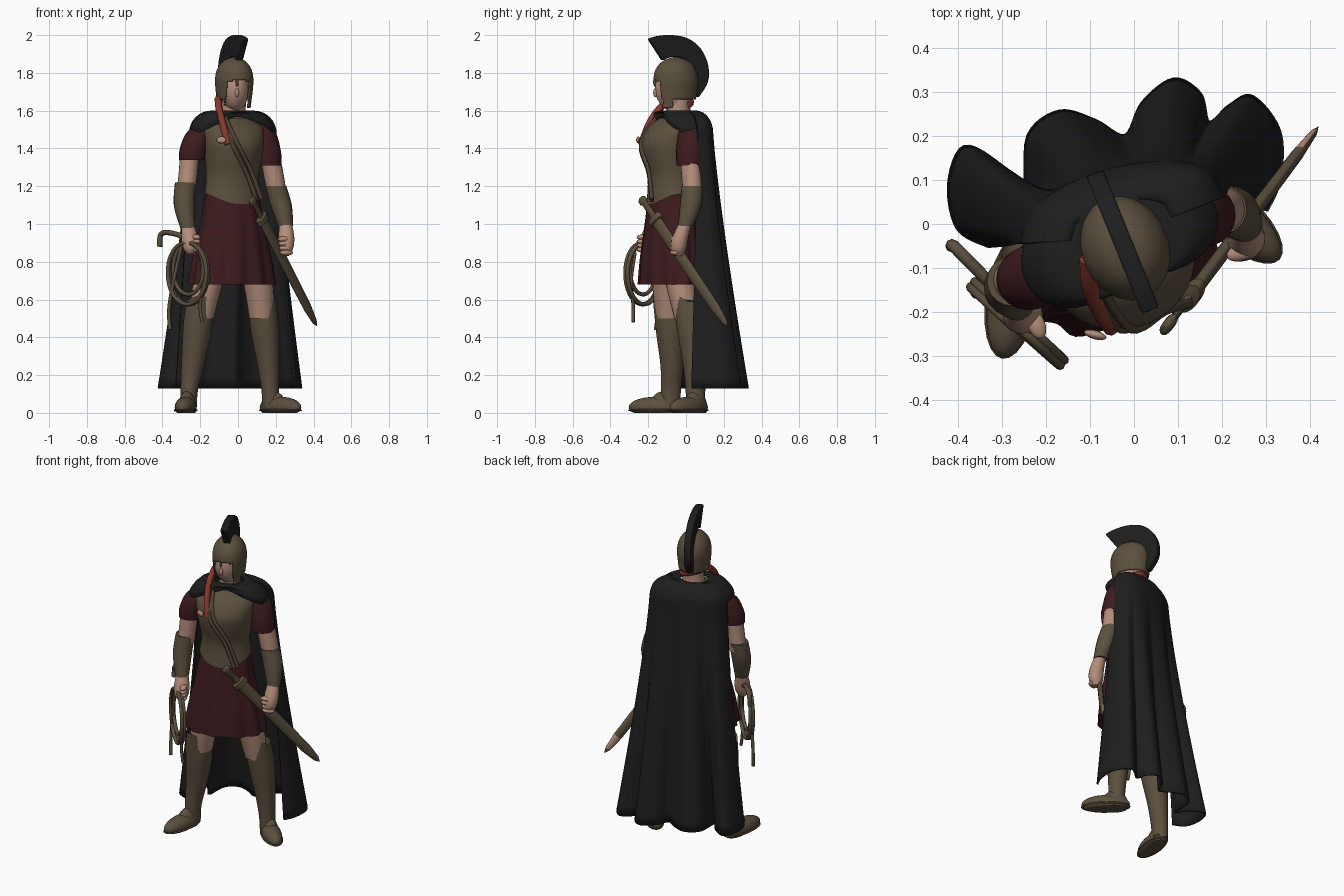
import bpy, bmesh
from math import sin, cos, pi, radians
from mathutils import Matrix, Vector

cube = bpy.data.objects.get("Cube")
if cube:
    bpy.data.objects.remove(cube, do_unlink=True)
made = []


def material(name, *rgb):
    mat = bpy.data.materials.new(name)
    mat.use_nodes = True
    mat.diffuse_color = (*rgb, 1)
    mat.node_tree.nodes["Principled BSDF"].inputs["Base Color"].default_value = (*rgb, 1)
    return mat


bronze = material("dull bronze", .105, .08, .048)
leather = material("dark leather", .08, .058, .036)
skin = material("skin", .46, .27, .2)
maroon = material("maroon cloth", .048, .011, .013)
black = material("black cloth", .013, .013, .014)
red = material("red scarf cloth", .23, .04, .025)


def frame(x, y, z=0, turn=22):
    return Matrix.Translation((x, y, z)) @ Matrix.Rotation(radians(turn), 4, "Z")


WORLD = Matrix.Identity(4)
TORSO = frame(-.03, -.08)
HEAD = frame(-.02, -.055)
FACE = frame(-.02, -.055, turn=8)


def smooth(points, steps):
    """Catmull-Rom samples through points of any dimension."""
    last = len(points) - 1
    result = []
    for i in range(last):
        quad = [points[max(i - 1, 0)], points[i], points[i + 1], points[min(i + 2, last)]]
        for s in range(steps):
            t = s / steps
            result.append(tuple(b + .5 * t * (c - a + t * (2 * a - 5 * b + 4 * c - d + t * (3 * (b - c) + d - a)))
                                for a, b, c, d in zip(*quad)))
    return result + [tuple(points[-1])]


def finish(name, bm, mat, place):
    bmesh.ops.recalc_face_normals(bm, faces=bm.faces[:])
    mesh = bpy.data.meshes.new(name)
    bm.to_mesh(mesh)
    bm.free()
    mesh.materials.append(mat)
    obj = bpy.data.objects.new(name, mesh)
    bpy.context.collection.objects.link(obj)
    obj.matrix_world = place
    made.append(obj)
    return obj


def loft(name, rows, mat, place=WORLD, closed=True, caps=True, cut=None):
    bm = bmesh.new()
    grid = [[bm.verts.new(p) for p in row] for row in rows]
    count = len(grid[0])
    for low, high in zip(grid, grid[1:]):
        for i in range(count if closed else count - 1):
            j = (i + 1) % count
            bm.faces.new((low[i], low[j], high[j], high[i]))
    if caps:
        bm.faces.new(grid[0])
        bm.faces.new(grid[-1])
    if cut:
        doomed = [f for f in bm.faces if cut(f.calc_center_median())]
        bmesh.ops.delete(bm, geom=doomed, context="FACES")
    return finish(name, bm, mat, place)


def rings(name, specs, mat, place=WORLD, wave=None, steps=4, sides=32, **options):
    """Stack of ellipses given as height, half width, half depth, centre x, centre y."""
    rows = []
    for z, rx, ry, cx, cy in smooth([(*s, 0, 0)[:5] for s in specs], steps):
        row = []
        for i in range(sides):
            a = 2 * pi * i / sides
            scale, lift = wave(a, z) if wave else (1, 0)
            row.append((cx + rx * scale * cos(a), cy + ry * scale * sin(a), z + lift))
        rows.append(row)
    return loft(name, rows, mat, place, **options)


def limb(name, specs, mat):
    """Round tapering part given as height, radius, centre x, centre y."""
    return rings(name, [(z, r, r, x, y) for z, r, x, y in specs], mat, sides=20)


def blob(name, size, mat, place, floor=None):
    bm = bmesh.new()
    bmesh.ops.create_uvsphere(bm, u_segments=24, v_segments=14, radius=1)
    for v in bm.verts:
        v.co = Vector(a * b for a, b in zip(v.co, size))
        if floor is not None:
            v.co.z = max(v.co.z, floor)
    return finish(name, bm, mat, place)


def rope(name, points, depth, mat):
    curve = bpy.data.curves.new(name, "CURVE")
    curve.dimensions = "3D"
    curve.bevel_depth = depth
    curve.bevel_resolution = 2
    curve.use_fill_caps = True
    path = smooth(points, 6)
    spline = curve.splines.new("POLY")
    spline.points.add(len(path) - 1)
    for point, co in zip(spline.points, path):
        point.co = (*co, 1)
    curve.materials.append(mat)
    bpy.context.collection.objects.link(bpy.data.objects.new(name, curve))


def front(a):
    return max(0, -sin(a))


# Torso armour with a dipped lower edge
rings("cuirass", [(1.16, .152, .125), (1.25, .142, .12), (1.35, .155, .136, 0, -.012),
                  (1.43, .165, .14, 0, -.018), (1.51, .165, .11, 0, -.005), (1.56, .1, .075, 0, .02)],
      bronze, TORSO, lambda a, z: (1, -.055 * front(a) ** 2 * max(0, 1 - (z - 1.16) * 10)))

# Pleated skirt
rings("skirt", [(.68, .236, .154, 0, -.003), (.82, .213, .148, 0, -.003), (1, .172, .133), (1.2, .14, .113)],
      maroon, TORSO, lambda a, z: (1 + .09 * (1.2 - z) * cos(11 * a), 0), sides=88)

# Arms
limb("left_sleeve", [(1.535, .045, .11, .03), (1.48, .067, .135, .027), (1.38, .073, .155, .02), (1.31, .07, .161, .02)], maroon)
limb("left_upper_arm", [(1.36, .052, .17, .02), (1.25, .054, .19, .03), (1.15, .05, .208, .035)], skin)
limb("left_bracer", [(1.2, .056, .2, .033), (1.1, .057, .228, .025), (.99, .04, .252, -.002)], bronze)
limb("left_hand", [(1, .034, .252, -.005), (.93, .042, .256, -.03), (.87, .04, .252, -.04), (.83, .02, .25, -.04)], skin)
limb("right_sleeve", [(1.54, .045, -.165, -.07), (1.48, .07, -.205, -.105), (1.4, .073, -.235, -.122), (1.34, .068, -.245, -.125)], maroon)
limb("right_upper_arm", [(1.38, .05, -.256, -.12), (1.27, .05, -.264, -.125), (1.17, .05, -.275, -.13)], skin)
limb("right_bracer", [(1.22, .056, -.278, -.13), (1.1, .055, -.285, -.15), (.98, .04, -.266, -.18)], bronze)
limb("right_hand", [(.99, .034, -.264, -.18), (.92, .045, -.255, -.2), (.87, .04, -.25, -.21), (.84, .02, -.25, -.21)], skin)
for i in range(4):
    blob("left_finger", (.036, .02, .015), skin, frame(.245 + .004 * i, -.062, .92 - .024 * i))
    blob("right_finger", (.02, .035, .015), skin, frame(-.222, -.228, .93 - .022 * i))

# Legs with greaves and boots
limb("left_thigh", [(.8, .085, .08, -.05), (.66, .077, .11, -.025), (.5, .067, .126, .005)], skin)
limb("right_thigh", [(.8, .085, -.13, -.1), (.66, .077, -.165, -.1), (.5, .067, -.195, -.09)], skin)
knee = lambda a, z: (1, .05 * front(a) * max(0, (z - .4) * 5))
rings("left_greave", [(.03, .045, .05, .175, .05), (.12, .046, .052, .17, .05), (.25, .057, .06, .16, .045),
                      (.42, .074, .08, .143, .035), (.52, .075, .085, .134, .022), (.59, .073, .082, .127, .012)], bronze, wave=knee)
rings("right_greave", [(.03, .045, .05, -.262, -.08), (.12, .046, .053, -.258, -.08), (.25, .06, .06, -.24, -.075),
                       (.42, .075, .078, -.218, -.08), (.5, .077, .078, -.21, -.09), (.575, .077, .077, -.197, -.1)], bronze, wave=knee)
for word, x, y, turn in (("left", .225, .015, 48), ("right", -.277, -.165, -9)):
    place = frame(x, y, .03, turn)
    blob(word + "_boot", (.055, .14, .055), bronze, place, floor=-.03)
    blob(word + "_boot_instep", (.047, .08, .085), bronze, place @ Matrix.Translation((0, .05, 0)), floor=-.03)
    blob(word + "_boot_sole", (.06, .143, .014), leather, place @ Matrix.Translation((0, 0, -.016)), floor=-.014)

# Head and open-faced helmet
limb("neck", [(1.5, .075, -.03, -.045), (1.58, .064, -.025, -.04), (1.68, .066, -.02, -.04)], skin)
blob("head", (.078, .104, .125), skin, FACE @ Matrix.Translation((0, -.006, 1.72)))
blob("nose", (.011, .014, .024), skin, FACE @ Matrix.Translation((0, -.106, 1.695)))
helmet = rings("helmet", [(1.615, .076, .094, 0, -.01), (1.65, .084, .104), (1.72, .092, .114), (1.77, .094, .116), (1.82, .083, .103),
                          (1.86, .053, .066), (1.88, .008, .01)], bronze, HEAD, steps=6, sides=80,
               cut=lambda c: (c.z < 1.765 - 5 * (c.x + .015) ** 2 and c.y < 0 and abs(c.x + .015) < .057)
               or (c.z < 1.66 and c.y > -.045))
blob("nose_guard", (.008, .008, .024), bronze, FACE @ Matrix.Translation((0, -.112, 1.752)))

# Crest: outer edge and inner edge along the head's midline
crest_edges = [(-.155, 1.98, -.075, 1.865), (-.1, 1.995, -.045, 1.88), (-.02, 2, 0, 1.885), (.07, 1.98, .045, 1.87),
               (.14, 1.925, .085, 1.84), (.18, 1.84, .108, 1.79), (.178, 1.75, .11, 1.73), (.125, 1.67, .1, 1.68)]
crest = loft("crest", [((.021, a, b), (-.021, a, b), (-.021, c, d), (.021, c, d))
                       for a, b, c, d in smooth(crest_edges, 4)], black, HEAD)
bevel = crest.modifiers.new("rounding", "BEVEL")
bevel.width = .01
bevel.segments = 2

# Mantle over the shoulders
rings("mantle", [(1.595, .082, .075), (1.6, .11, .1), (1.578, .18, .137), (1.515, .23, .162), (1.47, .226, .155)],
      black, frame(-.032, -.04), lambda a, z: (1 - .42 * front(a) ** 4 * min(1, (1.62 - z) * 12),
                                               .75 * (1.6 - z) * front(a) ** 2), sides=48, caps=False)

# Cape rounding over the shoulders, then hanging into deep folds
shoulder = smooth([(-.255, -.045), (-.225, .035), (-.12, .1), (0, .133), (.1, .138), (.165, .118), (.2, .06)], 18)
hem = smooth([(-.33, -.05), (-.4, -.01), (-.42, .09), (-.385, .175), (-.3, .13), (-.25, .07), (-.24, .2),
              (-.17, .255), (-.09, .235), (-.02, .2), (.02, .275), (.09, .328), (.15, .295), (.17, .23),
              (.22, .27), (.27, .288), (.33, .21), (.33, .1), (.3, .03)], 6)
nape = Vector((-.03, -.03))
cape_rows = []
for k in range(8):
    a = k * pi / 16
    cape_rows.append([(*nape.lerp(Vector(s), .5 + .5 * sin(a)), 1.48 + .115 * cos(a)) for s in shoulder])
for k in range(25):
    t = k / 24
    cape_rows.append([(*Vector(s).lerp(Vector(h), t ** 1.2), 1.48 - 1.35 * t) for s, h in zip(shoulder, hem)])
cape = loft("cape", cape_rows, black, closed=False, caps=False)
for obj, thickness in ((cape, .01), (helmet, .008)):
    shell = obj.modifiers.new("thickness", "SOLIDIFY")
    shell.thickness = thickness
    shell.offset = 0

# Red scarf, pin and sword straps
rope("scarf_loop", [(-.025 + .075 * cos(a), -.05 + .075 * sin(a), 1.645 - .025 * cos(a))
                    for a in (pi * (.3 + k / 8) for k in range(8))], .018, red)
rope("scarf_tail", [(-.105, -.08, 1.665), (-.1, -.14, 1.61), (-.08, -.195, 1.53), (-.052, -.236, 1.42)], .019, red)
blob("cloak_pin", (.026, .01, .018), skin, frame(-.088, -.252, 1.445, turn=-15))
for shift in (0, .024):
    rope("sword_strap", [(x + shift, y, z + shift / 2) for x, y, z in
                         ((-.095, -.15, 1.56), (-.03, -.238, 1.42), (.045, -.198, 1.27), (.1, -.18, 1.12))], .011, leather)

# Sheathed sword slung across the left hip, pale on the rear of its tip
start, tip = Vector((.07, -.24, 1.14)), Vector((.418, .22, .46))
length = (tip - start).length
hang = Matrix.Translation(start) @ (tip - start).to_track_quat("Z", "Y").to_matrix().to_4x4()
profile = [(0, .012), (.01, .026), (.035, .026), (.04, .018), (.13, .018), (.135, .046), (.165, .046),
           (.17, .033), (.6, .031), (.77, .028), (length - .03, .017), (length, .002)]
sword = rings("sheathed_sword", [(z, w * .5, w) for z, w in profile], bronze, hang, steps=1, sides=16)
sword.data.materials.append(skin)
for face in sword.data.polygons:
    if .77 < face.center.z < length - .03 and (hang.to_3x3() @ face.normal).y > .4:
        face.material_index = 1

# Coiled whip in the right hand
coil = []
for k in range(49):
    a, grow = k * pi / 8 + pi / 2, .85 + .15 * sin(k / 5)
    reach = .105 * grow * cos(a)
    coil.append((-.272 + reach + k / 3000, -.235 - .9 * reach + k / 3000, .75 + .175 * grow * sin(a)))
rope("whip_coil", coil, .011, bronze)
rope("whip_handle", [(-.24, -.21, .9), (-.31, -.15, .94), (-.38, -.08, .955), (-.41, -.05, .94), (-.415, -.05, .88)], .014, bronze)
rope("whip_tail", [(-.3, -.2, .88), (-.34, -.17, .7), (-.365, -.15, .55), (-.36, -.16, .44)], .01, bronze)
rope("whip_lash", [(-.2, -.27, .85), (-.185, -.29, .7), (-.2, -.28, .57), (-.19, -.28, .48)], .009, bronze)

bpy.ops.object.select_all(action="DESELECT")
for obj in made:
    obj.select_set(True)
bpy.context.view_layer.objects.active = made[0]
bpy.ops.object.shade_smooth_by_angle(angle=radians(50))
